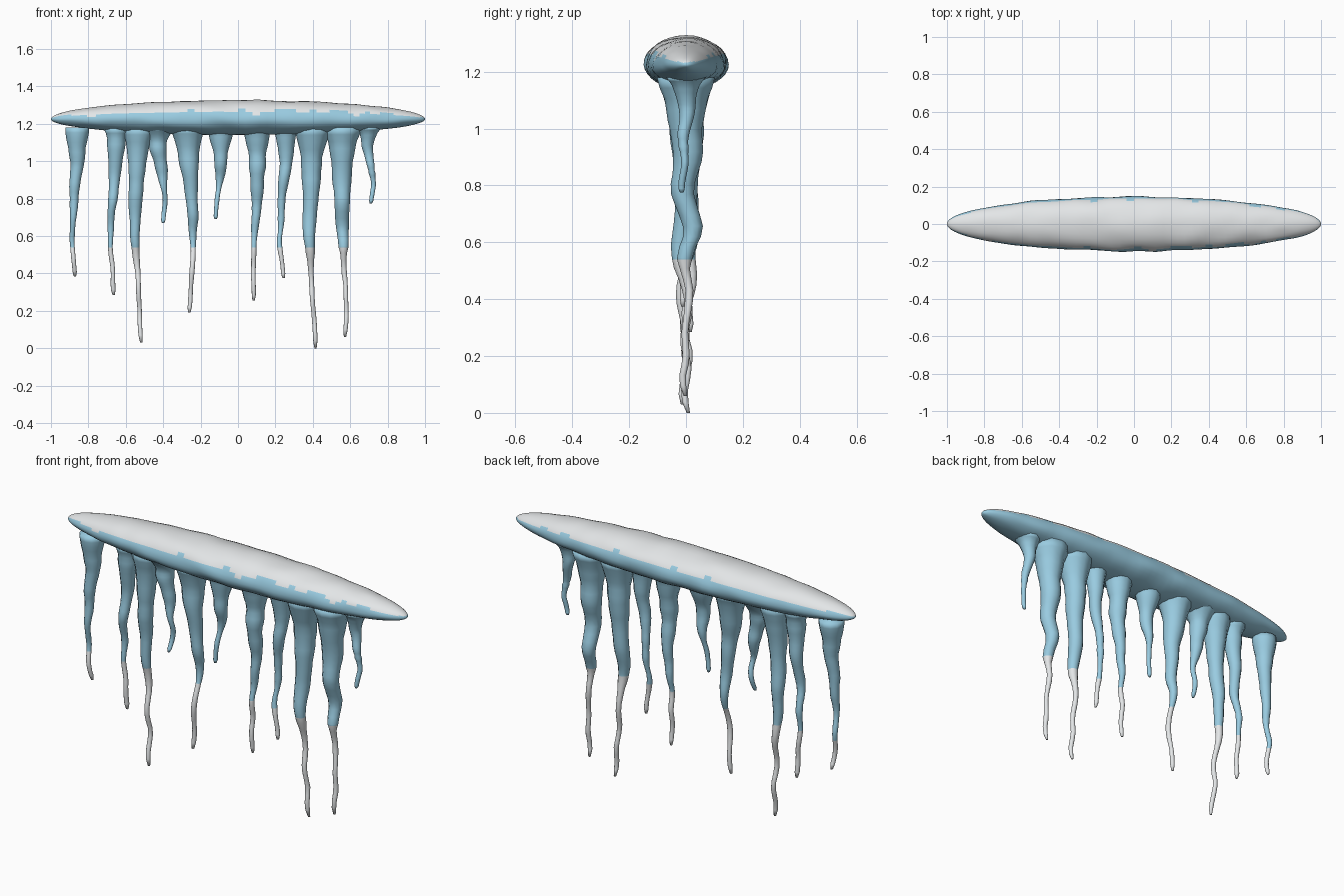
import bpy, bmesh, math
from mathutils import Vector, noise

cube = bpy.data.objects.get("Cube")
if cube:
    bpy.data.objects.remove(cube, do_unlink=True)


def make_material(name, rgb):
    mat = bpy.data.materials.new(name)
    mat.use_nodes = True
    mat.diffuse_color = (*rgb, 1)
    mat.node_tree.nodes["Principled BSDF"].inputs["Base Color"].default_value = (*rgb, 1)
    return mat


ICE = make_material("blue ice", (0.32, 0.60, 0.75))
SNOW = make_material("white snow", (0.78, 0.80, 0.81))


def loft(name, rings, is_snow):
    """Skin a list of vertex rings, cap both ends, colour faces by a rule."""
    bm = bmesh.new()
    loops = [[bm.verts.new(p) for p in ring] for ring in rings]
    for a, b in zip(loops, loops[1:]):
        for i in range(len(a)):
            j = (i + 1) % len(a)
            bm.faces.new((a[i], a[j], b[j], b[i]))
    bm.faces.new(loops[0])
    bm.faces.new(loops[-1])
    bmesh.ops.recalc_face_normals(bm, faces=bm.faces)
    for f in bm.faces:
        f.smooth = True
        f.material_index = int(is_snow(f))
    mesh = bpy.data.meshes.new(name)
    bm.to_mesh(mesh)
    bm.free()
    mesh.materials.append(ICE)
    mesh.materials.append(SNOW)
    obj = bpy.data.objects.new(name, mesh)
    bpy.context.collection.objects.link(obj)
    return obj


def sample(keys, t):
    """Linear lookup in (t, value) pairs."""
    for (t0, v0), (t1, v1) in zip(keys, keys[1:]):
        if t <= t1:
            return v0 + (v1 - v0) * (t - t0) / (t1 - t0)
    return keys[-1][1]


# Snow-topped ridge: a long lumpy spindle
def ridge_ring(x, sides=32):
    k = max(1 - x * x, 0.0) ** 0.5
    ring = []
    for i in range(sides):
        a = math.tau * i / sides
        c, s = math.cos(a), math.sin(a)
        lump = 1 + 0.05 * noise.noise(Vector((x * 9, c * 1.5, s * 1.5)))
        height = 0.102 if s > 0 else 0.085
        ring.append((x, 0.146 * k * c * lump, 1.225 + height * k * s * lump))
    return ring


def ridge_snow(f):
    c = f.calc_center_median()
    return f.normal.z > 0.52 + 0.3 * noise.noise(c * 16)


STEPS = 80
stations = [-0.9995 * math.cos(math.pi * i / STEPS) for i in range(STEPS + 1)]
loft("snowy_ridge", [ridge_ring(x) for x in stations], ridge_snow)

# Icicles: root x, tip z, thickness, x at each further quarter of the length
ICICLES = [
    (-0.86, 0.385, 0.88, (-0.86, -0.875, -0.89, -0.875)),
    (-0.65, 0.285, 0.80, (-0.655, -0.68, -0.68, -0.66)),
    (-0.53, 0.03, 1.00, (-0.545, -0.555, -0.53, -0.52)),
    (-0.43, 0.67, 1.05, (-0.425, -0.405, -0.39, -0.395)),
    (-0.27, 0.19, 1.05, (-0.26, -0.24, -0.245, -0.26)),
    (-0.09, 0.69, 1.02, (-0.09, -0.095, -0.115, -0.12)),
    (0.10, 0.255, 0.98, (0.105, 0.10, 0.08, 0.08)),
    (0.255, 0.375, 0.80, (0.255, 0.235, 0.22, 0.245)),
    (0.40, 0.0, 1.15, (0.39, 0.38, 0.395, 0.415)),
    (0.56, 0.06, 1.25, (0.555, 0.555, 0.575, 0.575)),
    (0.70, 0.775, 0.75, (0.69, 0.71, 0.725, 0.71)),
]
TAPER = [(0, 0.088), (0.06, 0.066), (0.15, 0.050), (0.28, 0.038), (0.42, 0.031),
         (0.53, 0.024), (0.65, 0.014), (0.97, 0.011), (1, 0.006)]
ROOT_Z, FROST_Z = 1.18, 0.54


def icicle(index, root_x, tip_z, thick, bends, sides=12):
    length = ROOT_Z - tip_z
    path = [(i / 4, x) for i, x in enumerate((root_x, *bends))]
    count = 30
    steps = [i / count for i in range(count + 1)] + [0.97]
    if tip_z < FROST_Z:
        steps.append((ROOT_Z - FROST_Z) / length)
    rings = []
    for t in sorted(set(steps)):
        z = ROOT_Z - t * length
        wob = Vector((index * 7.3, 0.5, z * 7))
        x = sample(path, t) + 0.008 * noise.noise(wob) * min(1, 4 * t)
        y = 0.035 * noise.noise(wob + Vector((3.1, 4.7, 0))) * min(1, 2 * t)
        r = sample(TAPER, t) * (thick if t < 0.6 else 1)
        r *= 1 + 0.15 * noise.noise(wob * 2)
        # keep the flared root inside the ridge
        r = min(r, 0.145 * math.sqrt(1 - root_x ** 2) * 0.85)
        rings.append([(x + r * math.cos(math.tau * i / sides),
                       y + r * math.sin(math.tau * i / sides), z)
                      for i in range(sides)])
    loft(f"icicle_{index + 1}", rings,
         lambda f: f.calc_center_median().z < FROST_Z)


for n, spec in enumerate(ICICLES):
    icicle(n, *spec)
